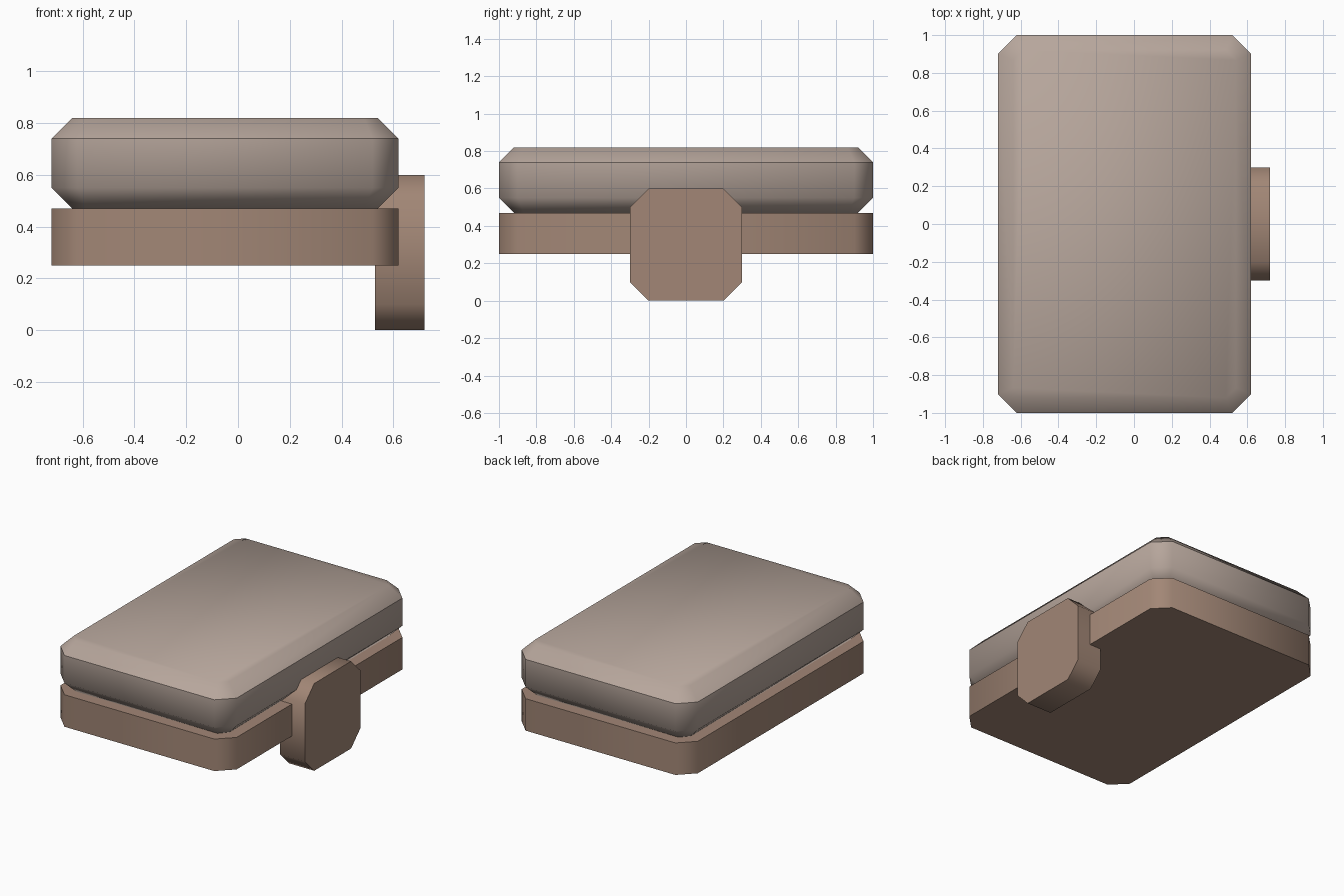
import bpy
import bmesh
from mathutils import Matrix, Vector

cube = bpy.data.objects.get("Cube")
if cube:
    bpy.data.objects.remove(cube, do_unlink=True)


def material(name, color):
    mat = bpy.data.materials.new(name)
    mat.use_nodes = True
    mat.diffuse_color = color
    mat.node_tree.nodes["Principled BSDF"].inputs["Base Color"].default_value = color
    return mat


def octagon(w, h, cut):
    """Rectangle of half sizes w, h with cut corners, counter-clockwise."""
    return [(w, -h + cut), (w, h - cut), (w - cut, h), (-w + cut, h),
            (-w, h - cut), (-w, -h + cut), (-w + cut, -h), (w - cut, -h)]


def loft(name, rings, place, mat, sharp_levels):
    """Skin octagon rings (half w, half h, cut, level); sharpen chosen rings."""
    bm = bmesh.new()
    loops = [[bm.verts.new((x, y, level)) for x, y in octagon(w, h, cut)]
             for w, h, cut, level in rings]
    bm.faces.new(loops[0][::-1])
    bm.faces.new(loops[-1])
    for low, high in zip(loops, loops[1:]):
        for i in range(8):
            j = (i + 1) % 8
            bm.faces.new((low[i], low[j], high[j], high[i]))
    for face in bm.faces:
        face.smooth = True
    for k in sharp_levels:
        for i in range(8):
            bm.edges.get((loops[k][i], loops[k][(i + 1) % 8])).smooth = False
    bm.transform(place)
    mesh = bpy.data.meshes.new(name)
    bm.to_mesh(mesh)
    bm.free()
    mesh.materials.append(mat)
    obj = bpy.data.objects.new(name, mesh)
    bpy.context.collection.objects.link(obj)
    return obj


wood = material("warm brown wood", (0.36, 0.24, 0.18, 1))
fabric = material("pale taupe fabric", (0.47, 0.38, 0.33, 1))

half_x, half_y, cut, bevel = 0.67, 1.0, 0.1, 0.08
inner = (half_x - bevel, half_y - bevel, cut - bevel * 0.586)
outer = (half_x, half_y, cut)
shift = Matrix.Translation(Vector((-0.05, 0, 0)))

# Base slab with clipped corners
loft("base_slab", [(*outer, 0.25), (*outer, 0.47)], shift, wood, (0, 1))

# Cushion with bevelled rims and a seam under the top bevel
loft("cushion", [(*inner, 0.47), (*outer, 0.55), (*outer, 0.74), (*inner, 0.82)],
     shift, fabric, (2,))

# Octagonal side support, extruded along x
upright = Matrix(((0, 0, 1, 0), (1, 0, 0, 0), (0, 1, 0, 0.3), (0, 0, 0, 1)))
loft("side_support", [(0.3, 0.3, 0.1, 0.53), (0.3, 0.3, 0.1, 0.72)],
     upright, wood, (0, 1))
